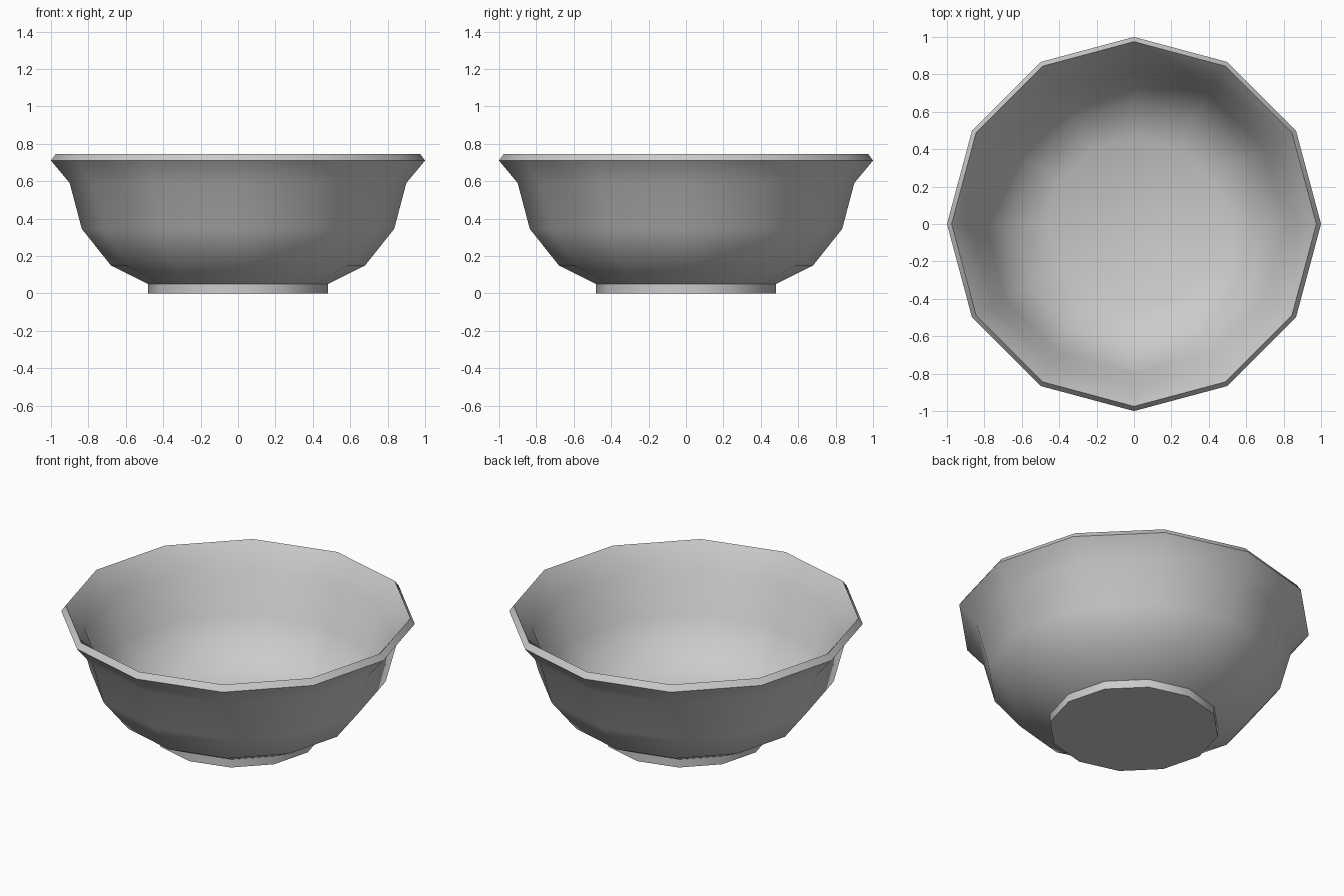
import bpy, bmesh, math

if "Cube" in bpy.data.objects:
    bpy.data.objects.remove(bpy.data.objects["Cube"])

SIDES = 12

# Profile (radius, height): foot, outer wall, rim, inner wall, inner floor
profile = [
    (0.48, 0.0), (0.48, 0.05), (0.68, 0.15), (0.835, 0.345), (0.90, 0.59),
    (1.0, 0.71), (0.975, 0.745),
    (0.87, 0.61), (0.80, 0.36), (0.655, 0.178), (0.465, 0.085),
]

bm = bmesh.new()
rings = []
for r, z in profile:
    rings.append([bm.verts.new((r * math.cos(2 * math.pi * i / SIDES),
                                r * math.sin(2 * math.pi * i / SIDES), z))
                  for i in range(SIDES)])

# Walls between consecutive rings
for a, b in zip(rings, rings[1:]):
    for i in range(SIDES):
        j = (i + 1) % SIDES
        bm.faces.new((a[i], a[j], b[j], b[i]))

# Foot underside and inner floor
bm.faces.new(list(reversed(rings[0])))
bm.faces.new(rings[-1])
bmesh.ops.recalc_face_normals(bm, faces=bm.faces)

mesh = bpy.data.meshes.new("bowl")
bm.to_mesh(mesh)
bm.free()
bowl = bpy.data.objects.new("bowl", mesh)
bpy.context.collection.objects.link(bowl)

# Smooth walls, crisp rim and foot
bpy.context.view_layer.objects.active = bowl
bowl.select_set(True)
bpy.ops.object.shade_smooth_by_angle(angle=math.radians(50))
